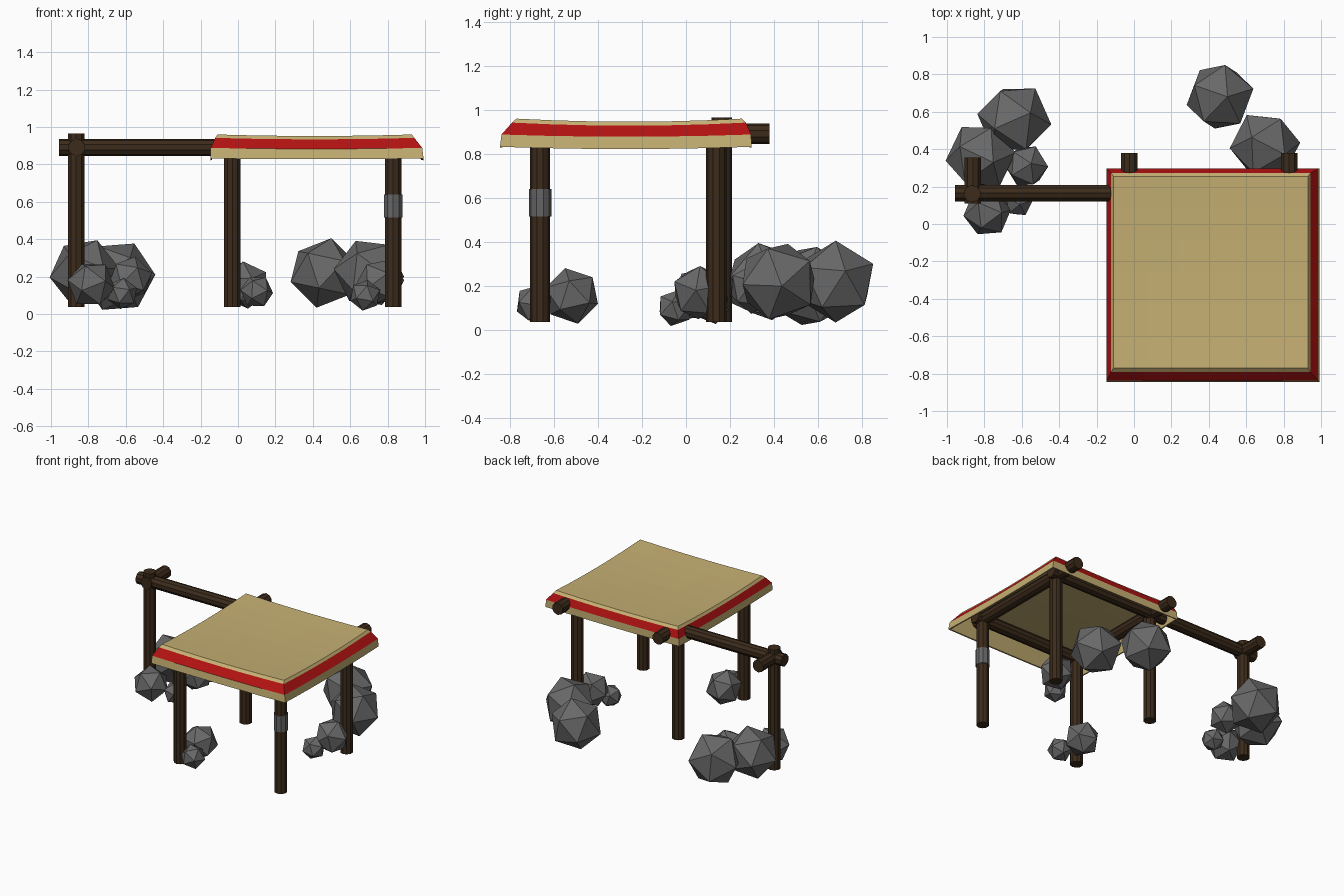
import bpy, bmesh, random
from mathutils import Vector, Euler

if "Cube" in bpy.data.objects:
    bpy.data.objects.remove(bpy.data.objects["Cube"])

random.seed(4)


def material(name, rgb):
    m = bpy.data.materials.new(name)
    m.diffuse_color = (*rgb, 1)
    m.use_nodes = True
    m.node_tree.nodes["Principled BSDF"].inputs["Base Color"].default_value = m.diffuse_color
    return m


WOOD = material("dark_wood", (0.045, 0.024, 0.011))
TAN = material("straw", (0.56, 0.43, 0.17))
RED = material("red_trim", (0.45, 0.006, 0.006))
STONE = material("stone", (0.14, 0.14, 0.14))
BAND = material("band", (0.13, 0.13, 0.13))


def pole(name, a, b, r=0.046, mat=WOOD, sides=10):
    a, b = Vector(a), Vector(b)
    d = b - a
    bpy.ops.mesh.primitive_cylinder_add(vertices=sides, radius=r, depth=d.length,
                                        location=(a + b) / 2,
                                        rotation=d.to_track_quat('Z', 'Y').to_euler())
    ob = bpy.context.object
    ob.name = name
    ob.data.materials.append(mat)
    return ob


# Upright posts
for side, x in (("left", -0.03), ("right", 0.83)):
    for end, y in (("front", -0.663), ("back", 0.137)):
        pole(f"{end}_{side}_post", (x, y, 0.037), (x, y, 0.89))
pole("outer_post", (-0.865, 0.162, 0.037), (-0.865, 0.162, 0.965))

# Horizontal beams
Z = 0.891
pole("back_beam", (-0.958, 0.165, Z), (0.90, 0.165, Z))
pole("front_beam", (-0.09, -0.663, Z), (0.90, -0.663, Z))
for side, x in (("left", -0.025), ("right", 0.83)):
    pole(f"{side}_roof_beam", (x, -0.73, Z), (x, 0.38, Z))
pole("outer_beam", (-0.862, 0.11, Z), (-0.862, 0.355, Z))

# Grey wrap on the front right post
pole("post_wrap", (0.83, -0.663, 0.515), (0.83, -0.663, 0.64), 0.051, BAND)

# Sagging roof: rings are (x0, x1, y0, y1, corner height, sag in x, sag in y)
N = 6
RINGS = [
    (-0.110, 0.930, -0.770, 0.255, 0.948, 0.008, 0.014),   # inner liner top
    (-0.140, 0.980, -0.835, 0.288, 0.833, 0.004, 0.010),   # inner lip
    (-0.148, 0.992, -0.845, 0.297, 0.832, 0.004, 0.010),   # outer lip
    (-0.146, 0.985, -0.838, 0.296, 0.888, 0.005, 0.010),   # red lower edge
    (-0.122, 0.943, -0.790, 0.272, 0.942, 0.008, 0.014),   # red upper edge
    (-0.110, 0.930, -0.770, 0.255, 0.960, 0.008, 0.014),   # top edge
]
bm = bmesh.new()


def roof_point(ring, i, j):
    x0, x1, y0, y1, z, sx, sy = ring
    u, v = 2 * i / N - 1, 2 * j / N - 1
    return bm.verts.new((x0 + (x1 - x0) * i / N, y0 + (y1 - y0) * j / N,
                         z - sx * (1 - u * u) - sy * (1 - v * v)))


border = ([(i, 0) for i in range(N)] + [(N, j) for j in range(N)]
          + [(i, N) for i in range(N, 0, -1)] + [(0, j) for j in range(N, 0, -1)])
grids = []
for k, ring in enumerate(RINGS):
    full = k in (0, len(RINGS) - 1)
    keys = [(i, j) for i in range(N + 1) for j in range(N + 1)] if full else border
    grids.append({key: roof_point(ring, *key) for key in keys})
for k in range(len(RINGS) - 1):
    for a, b in zip(border, border[1:] + border[:1]):
        f = bm.faces.new((grids[k][a], grids[k][b], grids[k + 1][b], grids[k + 1][a]))
        f.material_index = 1 if k == 3 else 0
for g in (grids[0], grids[-1]):
    for i in range(N):
        for j in range(N):
            bm.faces.new((g[i, j], g[i + 1, j], g[i + 1, j + 1], g[i, j + 1]))
bmesh.ops.recalc_face_normals(bm, faces=bm.faces)
mesh = bpy.data.meshes.new("roof")
bm.to_mesh(mesh)
bm.free()
mesh.materials.append(TAN)
mesh.materials.append(RED)
bpy.context.collection.objects.link(bpy.data.objects.new("roof", mesh))

# Rocks: x, y, z, radius
ROCKS = [
    (-0.64, 0.56, 0.20, 0.20), (-0.82, 0.36, 0.22, 0.19),
    (-0.575, 0.31, 0.19, 0.12), (-0.785, 0.06, 0.16, 0.13),
    (-0.62, 0.12, 0.11, 0.085),
    (0.46, 0.68, 0.22, 0.19), (0.70, 0.42, 0.22, 0.19),
    (0.76, 0.06, 0.17, 0.13), (0.68, -0.05, 0.10, 0.085),
    (0.04, -0.52, 0.155, 0.13), (0.10, -0.69, 0.12, 0.09),
]
for n, (x, y, z, r) in enumerate(ROCKS):
    rot = Euler([random.uniform(0, 6.28) for _ in range(3)])
    bpy.ops.mesh.primitive_ico_sphere_add(subdivisions=1, radius=r,
                                          location=(x, y, z), rotation=rot)
    rock = bpy.context.object
    rock.name = f"rock_{n + 1}"
    rock.data.materials.append(STONE)
